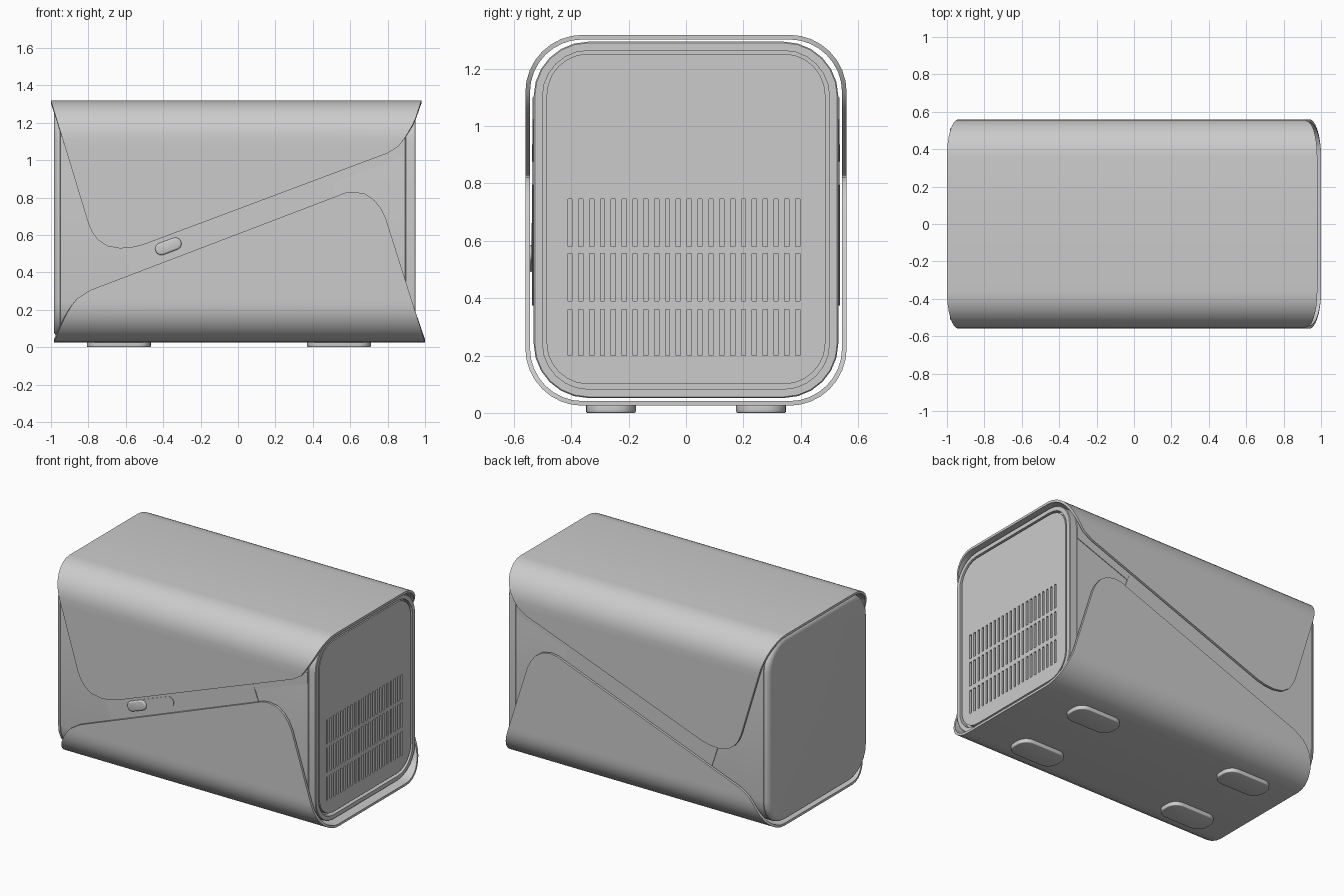
import bpy, bmesh, math

if "Cube" in bpy.data.objects:
    bpy.data.objects.remove(bpy.data.objects["Cube"])

grey = bpy.data.materials.new("light_grey")
grey.diffuse_color = (0.6, 0.6, 0.6, 1)
grey.use_nodes = True
grey.node_tree.nodes["Principled BSDF"].inputs["Base Color"].default_value = grey.diffuse_color


def finish(name, bm, recalc=True, solid=0, bevel=0):
    """Turn a bmesh into a shaded object, with optional thickness and bevel."""
    bmesh.ops.remove_doubles(bm, verts=bm.verts, dist=1e-5)
    if recalc:
        bmesh.ops.recalc_face_normals(bm, faces=bm.faces)
    me = bpy.data.meshes.new(name)
    bm.to_mesh(me)
    bm.free()
    ob = bpy.data.objects.new(name, me)
    bpy.context.collection.objects.link(ob)
    me.materials.append(grey)
    bpy.ops.object.select_all(action='DESELECT')
    ob.select_set(True)
    bpy.context.view_layer.objects.active = ob
    if solid:
        m = ob.modifiers.new("thickness", 'SOLIDIFY')
        m.thickness, m.offset = solid, -1
        bpy.ops.object.modifier_apply(modifier=m.name)
    if bevel:
        m = ob.modifiers.new("round", 'BEVEL')
        m.width, m.segments = bevel, 3
        m.limit_method, m.angle_limit = 'ANGLE', math.radians(50)
        bpy.ops.object.modifier_apply(modifier=m.name)
    bpy.ops.object.shade_smooth_by_angle(angle=math.radians(32))
    return ob


def rounded(w0, w1, h0, h1, r, n=6):
    """Rounded rectangle outline."""
    pts = []
    for k, (cx, cy) in enumerate([(w1 - r, h1 - r), (w0 + r, h1 - r),
                                  (w0 + r, h0 + r), (w1 - r, h0 + r)]):
        for i in range(n + 1):
            a = math.pi / 2 * (k + i / n)
            pts.append((cx + r * math.cos(a), cy + r * math.sin(a)))
    return pts


def prism(name, pts, a, b, axis='y', bevel=0):
    """Extrude an outline along y or z."""
    bm = bmesh.new()
    put = (lambda u, v, d: (u, d, v)) if axis == 'y' else (lambda u, v, d: (u, v, d))
    lo = [bm.verts.new(put(u, v, a)) for u, v in pts]
    hi = [bm.verts.new(put(u, v, b)) for u, v in pts]
    bm.faces.new(lo)
    bm.faces.new(hi)
    for i in range(len(pts)):
        j = (i + 1) % len(pts)
        bm.faces.new((lo[i], lo[j], hi[j], hi[i]))
    return finish(name, bm, bevel=bevel)


def capsule(p, q, r, n=8):
    """Pill outline between two centres."""
    t = math.atan2(q[1] - p[1], q[0] - p[0])
    return [(c[0] + r * math.cos(t + s + math.pi * i / n),
             c[1] + r * math.sin(t + s + math.pi * i / n))
            for c, s in ((q, -math.pi / 2), (p, math.pi / 2)) for i in range(n + 1)]


def lerp(table, z):
    """x on an edge curve at height z."""
    t = sorted((b, a) for a, b in table)
    for (z0, x0), (z1, x1) in zip(t, t[1:]):
        if z <= z1 + 1e-6:
            return x0 + (x1 - x0) * (z - z0) / (z1 - z0)
    return t[-1][1]


# Inner body: rounded sections along x (x, inset), with seams and a front recess
bm = bmesh.new()
sections = [(-0.985, 0.036), (-0.982, 0.022), (-0.974, 0.010), (-0.964, 0.003),
            (-0.952, 0), (-0.950, 0.004), (-0.948, 0), (0.893, 0), (0.896, 0.004),
            (0.899, 0), (0.946, 0), (0.95, 0.004), (0.95, 0.031), (0.915, 0.031)]
rings = []
for x, d in sections:
    o = rounded(-0.531 + d, 0.531 - d, 0.052 + d, 1.294 - d, 0.19 - d)
    rings.append([bm.verts.new((x, y, z)) for y, z in o])
for a, b in zip(rings, rings[1:]):
    for i in range(len(a)):
        j = (i + 1) % len(a)
        bm.faces.new((a[i], a[j], b[j], b[i]))
bm.faces.new(rings[0])
bm.faces.new(rings[-1])
finish("inner_body", bm)

# Outer wraps: half-rings whose left and right edges follow curves in height
HY, Z0, Z1, R = 0.56, 0.025, 1.318, 0.2


def wrap(name, left, right, top):
    zs = {z for _, z in left + right}
    flat = sorted(z for z in zs if Z0 + R < z < Z1 - R)
    if not top:
        flat.reverse()
    cz, s = (Z1 - R, 1) if top else (Z0 + R, -1)
    half = [(-HY, z) for z in flat]
    half += [(-HY + R - R * math.cos(math.pi / 2 * i / 8),
              cz + s * R * math.sin(math.pi / 2 * i / 8)) for i in range(9)]
    path = half + [(-y, z) for y, z in reversed(half)]
    if not top:
        path.reverse()
    bm = bmesh.new()
    rows = [[bm.verts.new((lerp(e, z), y, z)) for e in (left, right)] for y, z in path]
    for a, b in zip(rows, rows[1:]):
        bm.faces.new((a[0], a[1], b[1], b[0]))
    finish(name, bm, recalc=False, solid=0.016)


wrap("upper_wrap",
     [(-1, Z1), (-0.80, 0.66), (-0.78, 0.615), (-0.75, 0.575), (-0.70, 0.54), (-0.63, 0.528)],
     [(-0.63, 0.528), (-0.57, 0.532), (-0.51, 0.546), (0.80, 1.037), (0.86, 1.075),
      (0.90, 1.13), (0.945, 1.21), (0.98, Z1)], True)
wrap("lower_wrap",
     [(-0.985, Z0), (-0.94, 0.13), (-0.90, 0.21), (-0.86, 0.26), (-0.79, 0.305),
      (0.52, 0.805), (0.57, 0.825), (0.62, 0.83)],
     [(0.62, 0.83), (0.68, 0.82), (0.73, 0.785), (0.765, 0.74), (0.79, 0.69), (1.0, Z0)], False)

# Diagonal strips and corner plates on both sides
strip = [(-0.625, 0.56), (-0.565, 0.375), (0.53, 0.795), (0.48, 0.935)]
corner = [(0.482, 0.925), (0.498, 0.876), (0.892, 1.022), (0.892, 1.1)]
for side, s in (("front", -1), ("back", 1)):
    prism(side + "_strip", strip, s * 0.525, s * 0.536)
    prism(side + "_corner_plate", corner, s * 0.525, s * 0.535)

# Slide switch in its track
prism("switch_track", capsule((-0.41, 0.525), (-0.135, 0.628), 0.034), -0.530, -0.539)
prism("slide_switch", capsule((-0.41, 0.525), (-0.335, 0.553), 0.033), -0.53, -0.552, bevel=0.01)

# Vented end panel: rows of cells with the vent cells left open
PW, P0, P1, PR = 0.486, 0.100, 1.252, 0.145
bands = [(0.20, 0.36), (0.39, 0.555), (0.58, 0.745)]
outline = rounded(-PW, PW, P0, P1, PR)
levels = sorted({round(z, 4) for _, z in outline} | {z for b in bands for z in b})
columns = [y for i in range(22) for y in (-0.412 + 0.0378 * i, -0.397 + 0.0378 * i)]


def panel_width(z):
    d = max(P0 + PR - z, z - P1 + PR, 0)
    return PW - PR + math.sqrt(max(PR * PR - d * d, 0))


bm = bmesh.new()
for za, zb in zip(levels, levels[1:]):
    wa, wb = panel_width(za), panel_width(zb)
    inside = za >= bands[0][0] and zb <= bands[-1][1]
    ya = [-wa] + (columns if inside else []) + [wa]
    yb = [-wb] + (columns if inside else []) + [wb]
    vented = any(za >= a and zb <= b for a, b in bands)
    for i in range(len(ya) - 1):
        if not (vented and i % 2 == 1):
            bm.faces.new([bm.verts.new((0.946, y, z)) for y, z in
                          ((ya[i], za), (ya[i + 1], za), (yb[i + 1], zb), (yb[i], zb))])
finish("vent_panel", bm, recalc=False, solid=0.03)

# Feet
for x in (-0.637, 0.54):
    for y in (-0.262, 0.262):
        prism("foot", rounded(x - 0.171, x + 0.171, y - 0.087, y + 0.087, 0.07),
              0.0, 0.035, axis='z', bevel=0.006)
